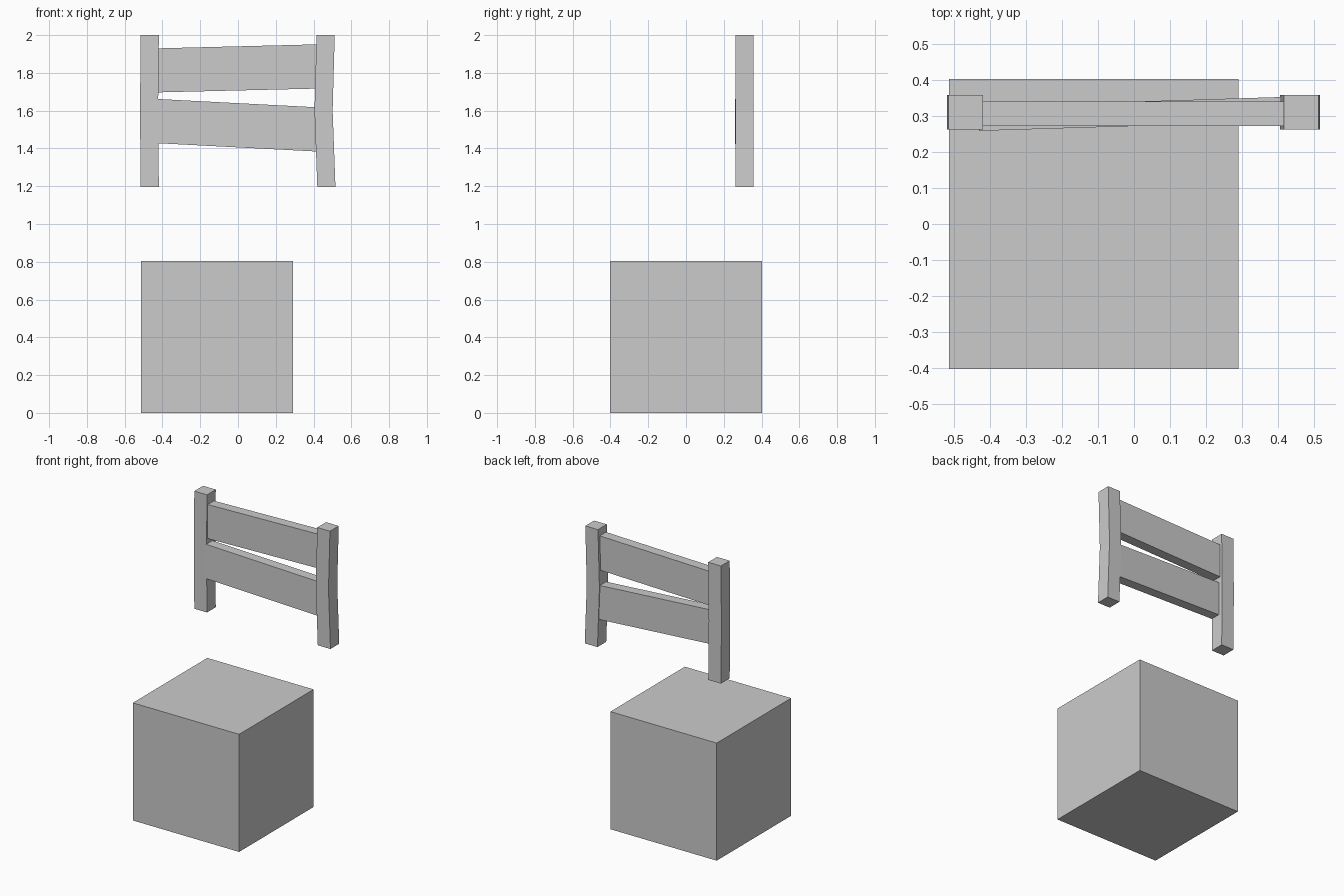
import bpy, bmesh

if "Cube" in bpy.data.objects:
    bpy.data.objects.remove(bpy.data.objects["Cube"])


def loft(name, rings):
    """Solid through a stack of four-cornered rings, capped at both ends."""
    bm = bmesh.new()
    loops = [[bm.verts.new(p) for p in ring] for ring in rings]
    bm.faces.new(loops[0])
    bm.faces.new(loops[-1])
    for a, b in zip(loops, loops[1:]):
        for i in range(4):
            j = (i + 1) % 4
            bm.faces.new((a[i], a[j], b[j], b[i]))
    bmesh.ops.recalc_face_normals(bm, faces=bm.faces)
    mesh = bpy.data.meshes.new(name)
    bm.to_mesh(mesh)
    bm.free()
    obj = bpy.data.objects.new(name, mesh)
    bpy.context.collection.objects.link(obj)
    return obj


def post(name, sections, width=0.096, y0=0.263, y1=0.358):
    """Square post, slightly bent: sections are (left edge x, z)."""
    loft(name, [[(x, y0, z), (x + width, y0, z), (x + width, y1, z), (x, y1, z)]
                for x, z in sections])


def rail(name, left, right, y0=0.272, y1=0.340, twist=0.0):
    """Slanted board: ends are (x, bottom z, top z); twist skews it in plan."""
    loft(name, [[(x, y0 + twist * x, lo), (x, y1 + twist * x, lo),
                 (x, y1 + twist * x, hi), (x, y0 + twist * x, hi)]
                for x, lo, hi in (left, right)])


# Block on the ground
bpy.ops.mesh.primitive_cube_add(size=0.805, location=(-0.112, 0.0, 0.4025))
bpy.context.object.name = "base_block"

# Bent posts
post("left_post", [(-0.515, 1.195), (-0.519, 1.6), (-0.515, 2.0)])
post("right_post", [(0.420, 1.195), (0.405, 1.6), (0.416, 2.0)])

# Slanted rails between the posts
rail("upper_rail", (-0.421, 1.697, 1.930), (0.420, 1.717, 1.951))
rail("lower_rail", (-0.430, 1.428, 1.662), (0.415, 1.384, 1.618), twist=0.031)
